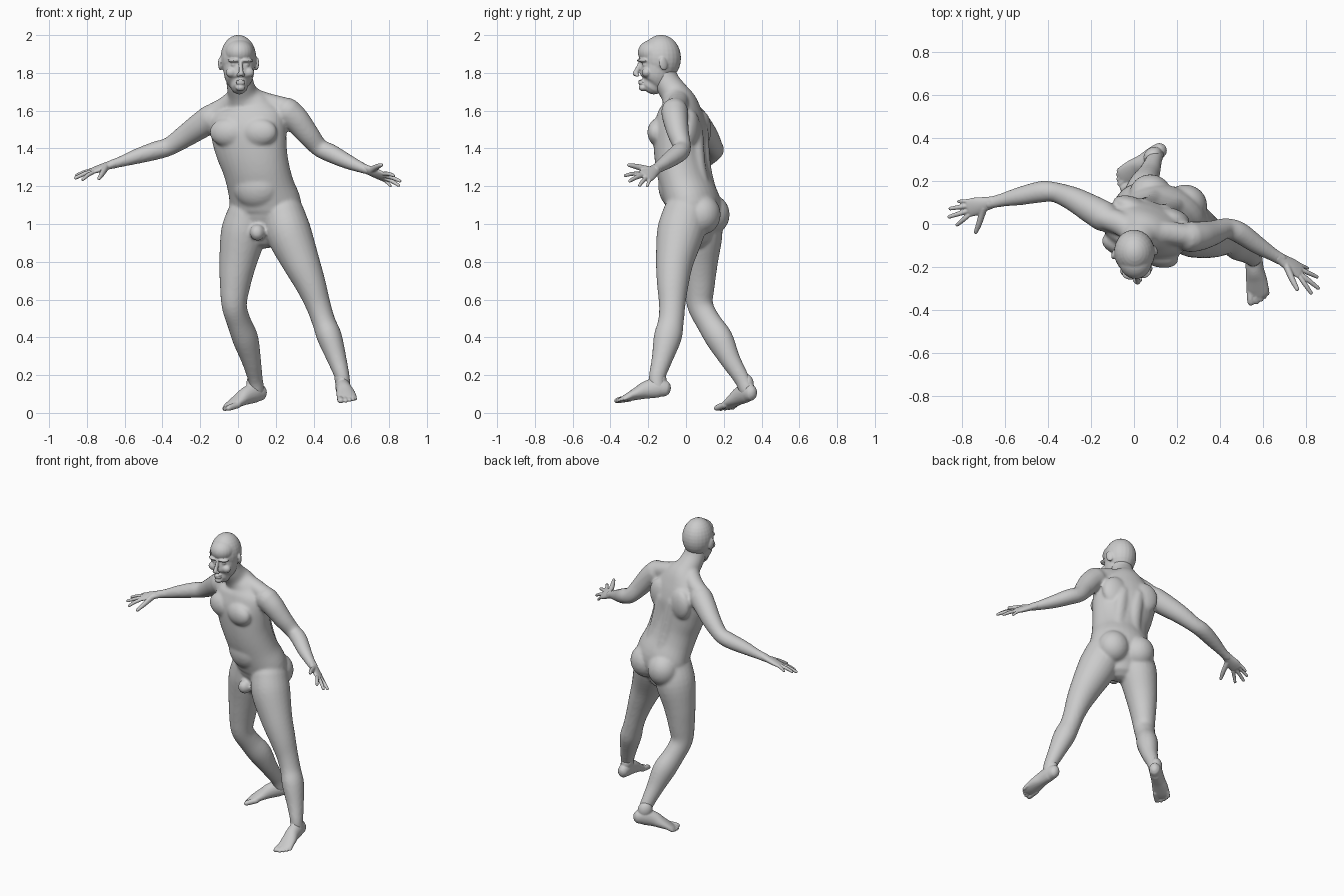
import bpy, bmesh, math
from mathutils import Vector, Matrix, Euler

default_cube = bpy.data.objects.get("Cube")
if default_cube:
    bpy.data.objects.remove(default_cube, do_unlink=True)

grey = bpy.data.materials.new("plain grey")
grey.use_nodes = True
grey.diffuse_color = (.6, .6, .6, 1)
grey.node_tree.nodes["Principled BSDF"].inputs["Base Color"].default_value = (.6, .6, .6, 1)


def smooth_path(sections, steps=4):
    """Catmull-Rom interpolation of centre and radii together."""
    pts = [Vector(s) for s in sections]
    padded = [pts[0] * 2 - pts[1]] + pts + [pts[-1] * 2 - pts[-2]]
    path = []
    for a, b, c, d in zip(padded, padded[1:], padded[2:], padded[3:]):
        for i in range(steps):
            t = i / steps
            path.append((b * 2 + (c - a) * t + (a * 2 - b * 5 + c * 4 - d) * t ** 2
                         + (b * 3 - a - c * 3 + d) * t ** 3) / 2)
    return path + [pts[-1]]


def loft(bm, sections, side, sides=24):
    """Skin elliptical sections (x, y, z, width, depth) with rounded ends."""
    path = smooth_path(sections)
    centres = [Vector(p[:3]) for p in path]
    count = len(path)
    rings = []
    for i, p in enumerate(path):
        tangent = (centres[min(i + 1, count - 1)] - centres[max(i - 1, 0)]).normalized()
        rings.append((centres[i], tangent, p[3], p[4]))

    def rounded(ring, sign):
        c, t, ra, rb = ring
        reach = min(ra, rb) * sign
        return [(c + t * reach * math.sin(a), t, ra * math.cos(a), rb * math.cos(a))
                for a in (.5, 1, 1.35)]

    rings = rounded(rings[0], -1)[::-1] + rings + rounded(rings[-1], 1)
    loops = []
    for c, t, ra, rb in rings:
        u = Vector(side)
        u = (u - t * u.dot(t)).normalized()
        v = t.cross(u)
        angles = [math.tau * k / sides for k in range(sides)]
        loops.append([bm.verts.new(c + u * ra * math.cos(a) + v * rb * math.sin(a))
                      for a in angles])
    for low, high in zip(loops, loops[1:]):
        for k in range(sides):
            n = (k + 1) % sides
            bm.faces.new((low[k], low[n], high[n], high[k]))
    bm.faces.new(loops[0][::-1])
    bm.faces.new(loops[-1])


def ball(bm, centre, radii, yaw=0, pitch=0):
    turn = Euler((pitch, 0, yaw)).to_matrix().to_4x4()
    matrix = Matrix.Translation(centre) @ turn @ Matrix.Diagonal((*radii, 1))
    bmesh.ops.create_uvsphere(bm, u_segments=24, v_segments=16, radius=1, matrix=matrix)


def finish(name, bm, voxel, passes, location=(0, 0, 0), rotation=(0, 0, 0)):
    """Fuse the overlapping volumes into one smooth skin."""
    bmesh.ops.recalc_face_normals(bm, faces=bm.faces)
    mesh = bpy.data.meshes.new(name)
    bm.to_mesh(mesh)
    bm.free()
    mesh.materials.append(grey)
    mesh.shade_smooth()
    obj = bpy.data.objects.new(name, mesh)
    bpy.context.collection.objects.link(obj)
    obj.location = location
    obj.rotation_euler = [math.radians(a) for a in rotation]
    fuse = obj.modifiers.new("fuse", 'REMESH')
    fuse.mode = 'VOXEL'
    fuse.voxel_size = voxel
    fuse.use_smooth_shade = True
    soften = obj.modifiers.new("soften", 'SMOOTH')
    soften.factor = .5
    soften.iterations = passes
    return obj


# Torso axes: the trunk is turned a little to its right
LEFT = Vector((.96, -.28, 0))
FRONT = Vector((-.28, -.96, 0))
YAW = math.atan2(LEFT.y, LEFT.x)


def on_trunk(x, y, z, across, forward):
    return Vector((x, y, z)) + LEFT * across + FRONT * forward


body = bmesh.new()

# Trunk and neck
loft(body, [
    (.135, .04, .97, .13, .1), (.14, .045, 1.03, .18, .125), (.145, .04, 1.1, .195, .14),
    (.12, .005, 1.2, .18, .135), (.095, -.02, 1.3, .18, .135), (.07, -.03, 1.4, .195, .135),
    (.055, -.03, 1.5, .205, .135), (.052, -.03, 1.58, .195, .115),
    (.045, -.035, 1.64, .13, .092), (.025, -.06, 1.69, .083, .075),
    (.01, -.1, 1.75, .072, .068), (.004, -.125, 1.82, .066, .064)], LEFT, 32)

for s in (-1, 1):
    # Chest, shoulder blades, back columns and buttocks
    ball(body, on_trunk(.055, -.03, 1.485, s * .085, .095), (.1, .055, .075), YAW)
    ball(body, on_trunk(.055, -.03, 1.5, s * .1, -.09), (.085, .045, .1), YAW)
    ball(body, on_trunk(.14, .045, 1.05, s * .085, -.07), (.1, .095, .105), YAW)
    column = [(*on_trunk(x, y, z, s * .05, -.1), .045, .038)
              for x, y, z in ((.13, .02, 1.15), (.1, -.015, 1.3), (.06, -.03, 1.5))]
    loft(body, column, LEFT, 16)
# Belly and smooth pelvic mound
ball(body, on_trunk(.115, 0, 1.2, 0, .06), (.13, .085, .12), YAW)
ball(body, on_trunk(.135, .04, .955, 0, .115), (.04, .045, .045), YAW)

# Trapezius
loft(body, [(.01, -.06, 1.7, .05, .05), (.12, -.04, 1.655, .055, .05),
            (.25, -.055, 1.61, .055, .06)], FRONT, 16)
loft(body, [(.02, -.06, 1.7, .05, .05), (-.06, .0, 1.63, .055, .05),
            (-.14, .03, 1.575, .055, .06)], FRONT, 16)


def limb(path, girths, side):
    loft(body, [(*p, *g) for p, g in zip(path, girths)], side)


# Legs: hip, thigh, knee, calf, ankle
LEG = [(.11, .12), (.12, .125), (.1, .1), (.081, .084), (.066, .07),
       (.062, .068), (.066, .074), (.051, .055), (.038, .043), (.036, .042)]
limb([(.24, 0, 1.06), (.27, -.03, .95), (.333, -.06, .8), (.385, -.07, .68),
      (.425, -.073, .57), (.455, -.08, .48), (.485, -.097, .4), (.525, -.128, .28),
      (.555, -.155, .18), (.56, -.145, .12)], LEG, (1, 0, 0))
limb([(.06, .06, 1.06), (.03, .07, .95), (0, .07, .8), (-.015, .07, .68),
      (-.02, .075, .57), (.005, .12, .48), (.04, .178, .39), (.07, .235, .28),
      (.092, .295, .18), (.103, .322, .12)], LEG, (.85, -.5, 0))

# Arms: shoulder, upper arm, elbow, forearm, wrist
ARM = [(.072, .075), (.067, .07), (.057, .06), (.047, .049), (.05, .049),
       (.043, .041), (.031, .029), (.029, .024)]
limb([(.26, -.06, 1.595), (.31, -.055, 1.55), (.37, -.04, 1.475), (.43, -.02, 1.405),
      (.49, -.04, 1.375), (.57, -.095, 1.335), (.65, -.145, 1.3), (.69, -.167, 1.285)],
     ARM, FRONT)
limb([(-.14, .035, 1.56), (-.2, .07, 1.52), (-.28, .115, 1.465), (-.365, .147, 1.41),
      (-.43, .15, 1.39), (-.53, .13, 1.36), (-.62, .11, 1.33), (-.68, .096, 1.312)],
     ARM, FRONT)
finish("body", body, .009, 8)

# Head, built around its own axis
head = bmesh.new()
ball(head, (0, .008, 1.878), (.095, .106, .123))
ball(head, (0, -.028, 1.908), (.078, .088, .07))
loft(head, [(0, -.008, 1.86, .086, .085), (0, -.018, 1.79, .079, .086),
            (0, -.028, 1.755, .066, .077), (0, -.038, 1.737, .048, .06)], (1, 0, 0))
ball(head, (0, -.088, 1.722), (.026, .023, .019))
loft(head, [(0, -.1, 1.856, .01, .012), (0, -.116, 1.82, .011, .014),
            (0, -.131, 1.796, .014, .013)], (1, 0, 0), 16)
for z in (1.758, 1.745):
    ball(head, (0, -.1, z), (.026, .014, .006))
for s in (-1, 1):
    ball(head, (s * .036, -.094, 1.866), (.034, .022, .01), s * .3)
    ball(head, (s * .034, -.08, 1.844), (.016, .016, .012))
    ball(head, (s * .046, -.074, 1.802), (.03, .025, .026))
    ball(head, (s * .014, -.12, 1.788), (.009, .013, .009))
    ball(head, (s * .096, .01, 1.848), (.011, .024, .036), s * .35, .2)
finish("head", head, .005, 4, (.003, -.14, 0), (0, 0, 6))


def hand(name, wrist, tips, thumb_tip):
    """Palm and five digits; tips run from index to little finger."""
    bm = bmesh.new()
    wrist, thumb_tip = Vector(wrist), Vector(thumb_tip)
    tips = [Vector(t) for t in tips]
    across = (tips[0] - tips[-1]).normalized()
    knuckle = wrist.lerp((tips[1] + tips[2]) / 2, .46)
    back = wrist - (knuckle - wrist) * .3
    loft(bm, [(*back, .028, .024), (*wrist, .031, .021),
              (*wrist.lerp(knuckle, .6), .042, .018), (*knuckle, .043, .014)], across)
    for tip, offset, r in zip(tips, (.034, .012, -.012, -.033), (.011, .0115, .011, .0095)):
        base = knuckle + across * offset
        end = tip - (tip - base).normalized() * r
        bend = base.lerp(end, .5) + Vector((0, 0, .004))
        loft(bm, [(*base, r, r), (*bend, r, r), (*end, r * .8, r * .8)], across, 12)
    root = wrist.lerp(knuckle, .2) + across * .016
    joint = root.lerp(thumb_tip, .5) + across * .008
    loft(bm, [(*root, .02, .017), (*joint, .015, .014),
              (*thumb_tip.lerp(root, .1), .01, .01)], (0, 0, 1), 12)
    finish(name, bm, .004, 3)


hand("left_hand", (.69, -.167, 1.285),
     [(.83, -.33, 1.255), (.865, -.305, 1.225), (.86, -.25, 1.2), (.815, -.208, 1.195)],
     (.765, -.315, 1.315))
hand("right_hand", (-.68, .096, 1.312),
     [(-.83, -.01, 1.23), (-.87, .03, 1.24), (-.865, .07, 1.255), (-.825, .105, 1.26)],
     (-.74, -.05, 1.235))


def foot(name, inner, location, rotation):
    """Heel at the origin, toes toward -y, big toe on the inner side."""
    bm = bmesh.new()
    loft(bm, [(0, -.035, .047, .036, .044), (0, -.07, .055, .04, .053),
              (0, -.13, .05, .042, .047), (-inner * .002, -.18, .037, .049, .034),
              (-inner * .002, -.23, .024, .052, .022),
              (0, -.252, .019, .046, .016)], (1, 0, 0))
    ball(bm, (0, -.062, .1), (.038, .046, .055))
    for x, end, r in ((.036, .306, .017), (.01, .302, .012), (-.011, .292, .0115),
                      (-.029, .279, .011), (-.044, .264, .0105)):
        loft(bm, [(inner * x * .95, -.22, .02, r, r), (inner * x, -end + .035, .019, r, r),
                  (inner * x, -end + r, r, r, r * .85)], (1, 0, 0), 12)
    finish(name, bm, .005, 3, location, rotation)


foot("left_foot", -1, (.557, -.075, .088), (7, -8, 4))
foot("right_foot", 1, (.152, .368, .068), (12, 0, -52))
